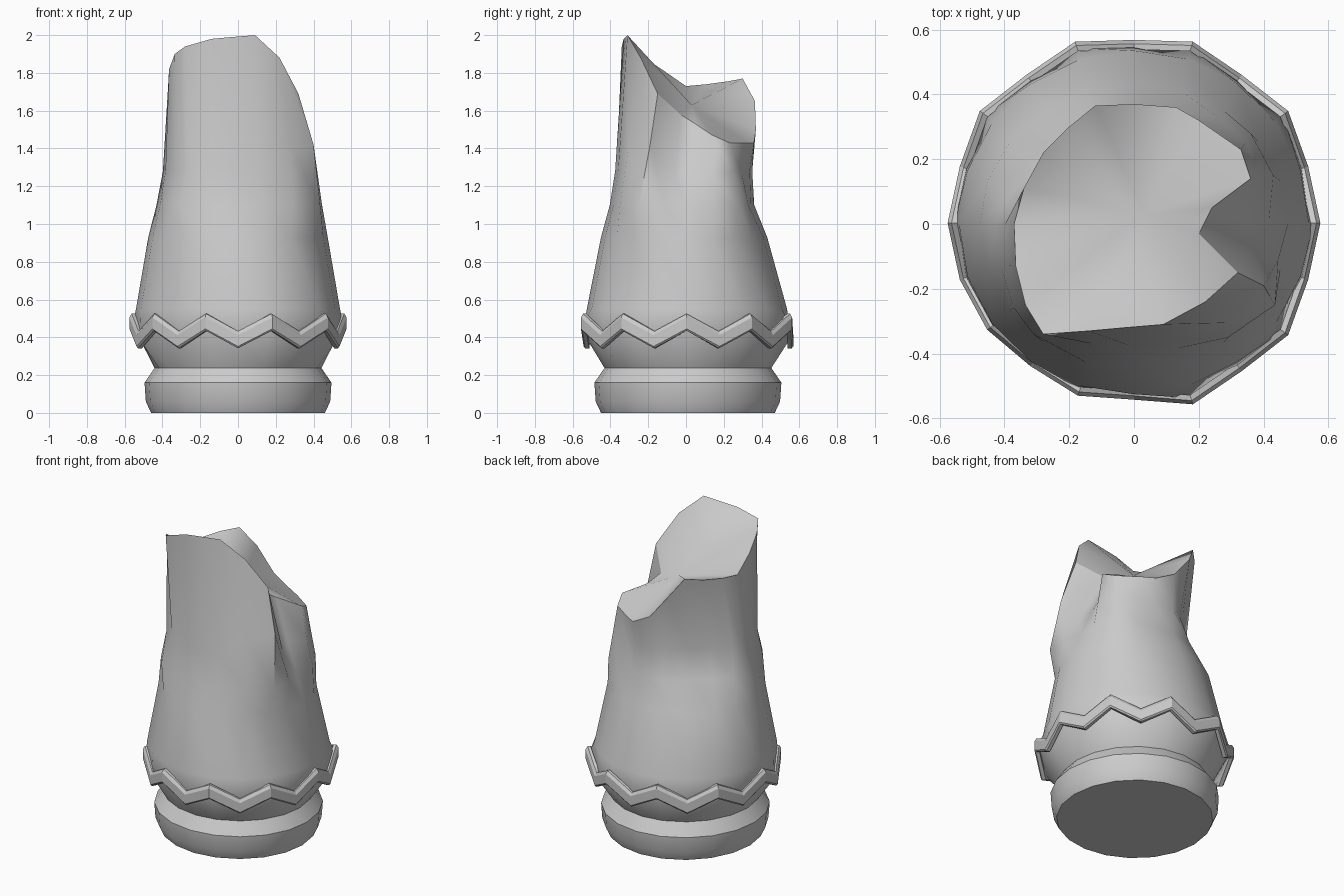
import bpy, bmesh, math

if "Cube" in bpy.data.objects:
    bpy.data.objects.remove(bpy.data.objects["Cube"])

N = 20
# columns run clockwise from the highest point of the broken rim
ANG = [math.radians(-72 - 18 * i) for i in range(N)]


def loft(name, rings, close=False, bottom=False, tip=None, smooth=35):
    bm = bmesh.new()
    rows = [[bm.verts.new(p) for p in ring] for ring in rings]
    pairs = list(zip(rows, rows[1:]))
    if close:
        pairs.append((rows[-1], rows[0]))
    for lo, hi in pairs:
        for i in range(len(lo)):
            j = (i + 1) % len(lo)
            bm.faces.new((lo[i], lo[j], hi[j], hi[i]))
    if bottom:
        bm.faces.new(rows[0])
    if tip:
        c = bm.verts.new(tip)
        for i in range(N):
            bm.faces.new((rows[-1][i], rows[-1][(i + 1) % N], c))
    bmesh.ops.recalc_face_normals(bm, faces=bm.faces[:])
    me = bpy.data.meshes.new(name)
    bm.to_mesh(me)
    bm.free()
    ob = bpy.data.objects.new(name, me)
    bpy.context.collection.objects.link(ob)
    bpy.ops.object.select_all(action='DESELECT')
    bpy.context.view_layer.objects.active = ob
    ob.select_set(True)
    bpy.ops.object.shade_smooth_by_angle(angle=math.radians(smooth))
    if tip:  # the broken rim stays crisp all the way round
        first = N * (len(rings) - 1)
        for e in me.edges:
            if all(first <= v < first + N for v in e.vertices):
                e.use_edge_sharp = True
    return ob


def ring(rx, front, back, z):
    return [(rx * math.cos(a), (back if math.sin(a) > 0 else front) * math.sin(a), z)
            for a in ANG]


def zig(i, dr, dz):
    # zigzag path: even columns are peaks, odd columns are troughs
    a = ANG[i]
    r = (0.588, 0.565)[i % 2]
    if i in (2, 4):
        r = 0.56
    elif i in (1, 3):
        r = 0.545
    elif i in (6, 16):
        r = 0.575
    return ((r + dr) * math.cos(a), (r + dr) * math.sin(a) + 0.003,
            (0.48, 0.387)[i % 2] + dz)


# foot ring
loft("foot_ring", [ring(r, r - 0.01, r + 0.01, z) for r, z in
                   ((0.46, 0), (0.488, 0.06), (0.495, 0.16), (0.44, 0.24))], bottom=True)

# broken rim, one point per column
rim = [(.09, -.31, 2.0), (-.03, -.32, 1.99), (-.14, -.33, 1.98), (-.28, -.34, 1.94),
       (-.335, -.25, 1.9), (-.365, -.13, 1.82), (-.37, 0, 1.73), (-.34, .11, 1.74),
       (-.28, .22, 1.755), (-.2, .3, 1.77), (-.12, .365, 1.65), (0, .37, 1.5),
       (.13, .36, 1.43), (.2, .32, 1.43), (.33, .23, 1.43), (.36, .14, 1.47),
       (.24, .05, 1.53), (.2, -.03, 1.58), (.32, -.15, 1.69), (.22, -.24, 1.88)]


def blend(base, t):
    return [(x + (u - x) * t, y + (v - y) * t, z) for (x, y, z), (u, v, w) in zip(base, rim)]


def shape(row, moves):
    for i, (x, y, *z) in moves.items():
        row[i] = (x, y, z[0] if z else row[i][2])
    return row


# waist rows: corner and dent on the right, pinch at the back left
waist = shape(blend(ring(.44, .415, .36, 1.1), .12),
              {3: (-.31, -.34), 4: (-.37, -.26), 7: (-.39, .08), 8: (-.31, .16),
               9: (-.21, .25), 13: (.26, .33), 14: (.36, .28), 15: (.43, .15),
               17: (.445, -.11), 18: (.435, -.25), 19: (.29, -.35)})
upper = shape(blend(ring(.42, .42, .335, 1.28), .45),
              {3: (-.27, -.29), 7: (-.36, .04), 8: (-.27, .13), 9: (-.18, .22),
               10: (-.1, .3), 14: (.345, .25), 15: (.395, .14, 1.26),
               17: (.365, -.06, 1.25), 18: (.40, -.19, 1.42), 19: (.28, -.305, 1.4)})

# body shell with a slanted, jagged top surface
loft("body", [ring(.44, .43, .45, .235),
              [zig(i, -.02, 0) for i in range(N)],
              ring(.54, .525, .535, .55),
              ring(.475, .45, .43, .93), waist, upper, rim],
     tip=(.03, .03, 1.63), smooth=60)

# raised zigzag band
loft("zigzag_band", [[zig(i, dr, dz) for i in range(N)] for dr, dz in
                     ((-.03, -.045), (-.008, -.045), (0, -.035), (0, .025),
                      (-.012, .045), (-.03, .045))], close=True, smooth=20)
